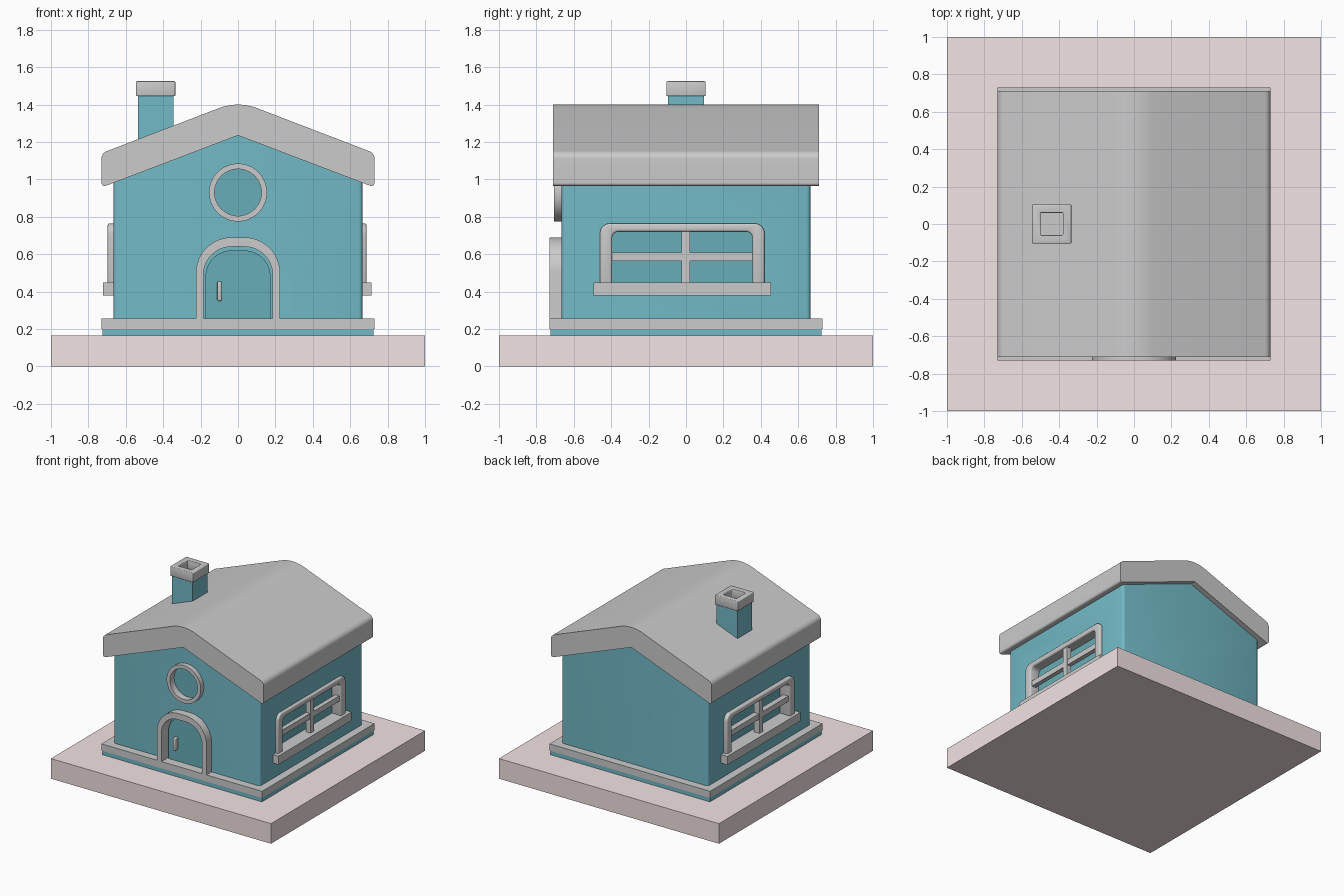
import bpy, bmesh, math
from mathutils import Vector

if "Cube" in bpy.data.objects:
    bpy.data.objects.remove(bpy.data.objects["Cube"])


def material(name, rgb):
    m = bpy.data.materials.new(name)
    m.diffuse_color = (*rgb, 1)
    m.use_nodes = True
    m.node_tree.nodes["Principled BSDF"].inputs["Base Color"].default_value = m.diffuse_color
    return m


TEAL = material("teal", (0.17, 0.49, 0.57))
PANE = material("dark_teal", (0.14, 0.42, 0.48))
STONE = material("warm_stone", (0.9, 0.77, 0.77))

# How a flat profile (u, v) and a depth d map into space
FRONT = lambda u, v, d: (u, d, v)
RIGHT = lambda u, v, d: (d, u, v)
LEFT = lambda u, v, d: (-d, -u, v)
TOP = lambda u, v, d: (u, v, d)


def rounded(points, n=12):
    """Polygon from (u, v, tangent length) corners with circular fillets."""
    out = []
    for i, (x, y, t) in enumerate(points):
        p = Vector((x, y, 0))
        if not t:
            out.append((x, y))
            continue
        a = (Vector((*points[i - 1][:2], 0)) - p).normalized()
        b = (Vector((*points[(i + 1) % len(points)][:2], 0)) - p).normalized()
        c = p + (a + b) * t / (1 + a.dot(b))
        va, vb = p + a * t - c, p + b * t - c
        r = va.length
        for k in range(n + 1):
            q = c + va.normalized().slerp(vb.normalized(), k / n) * r
            out.append((q.x, q.y))
    return out


def rect(x0, x1, y0, y1):
    return [(x0, y0), (x1, y0), (x1, y1), (x0, y1)]


def arch(x0, x1, y0, y1, t):
    return rounded([(x1, y0, 0), (x1, y1, t), (x0, y1, t), (x0, y0, 0)])


def circle(r, cx, cy, n=64):
    return [(cx + r * math.cos(2 * math.pi * i / n), cy + r * math.sin(2 * math.pi * i / n)) for i in range(n)]


def prism(name, outline, d0, d1, place, mat=None, hole=None, bevel=0, upright_only=False):
    bm = bmesh.new()
    loops = [[[bm.verts.new(place(u, v, d)) for u, v in o] for d in (d0, d1)]
             for o in ([outline, hole] if hole else [outline])]
    n = len(outline)
    for low, high in loops:
        for i in range(n):
            j = (i + 1) % n
            bm.faces.new((low[i], low[j], high[j], high[i]))
    for k in range(2):
        if hole:
            for i in range(n):
                j = (i + 1) % n
                bm.faces.new((loops[0][k][i], loops[0][k][j], loops[1][k][j], loops[1][k][i]))
        else:
            bm.faces.new(loops[0][k])
    bmesh.ops.recalc_face_normals(bm, faces=bm.faces)
    if bevel:
        edges = [e for e in bm.edges if e.calc_face_angle(0) > 0.7]
        if upright_only:
            edges = [e for e in edges if abs(e.verts[0].co.z - e.verts[1].co.z) > 0.3
                     and abs(e.verts[0].co.x - e.verts[1].co.x) < 0.01]
        bmesh.ops.bevel(bm, geom=edges, offset=bevel, segments=3, profile=0.5, affect='EDGES')
    me = bpy.data.meshes.new(name)
    bm.to_mesh(me)
    bm.free()
    ob = bpy.data.objects.new(name, me)
    bpy.context.collection.objects.link(ob)
    if mat:
        me.materials.append(mat)
    return ob


# Ground slab and plinth
prism("ground_slab", rect(-1, 1, -1, 1), 0, 0.165, TOP, STONE)
prism("plinth_base", rect(-0.725, 0.725, -0.725, 0.725), 0.16, 0.2, TOP, TEAL)
prism("plinth_trim", rect(-0.73, 0.73, -0.73, 0.73), 0.2, 0.255, TOP)

# Walls with gables
walls = prism("walls", [(-0.665, 0.21), (0.665, 0.21), (0.665, 1.0), (0, 1.25), (-0.665, 1.0)],
              -0.665, 0.665, FRONT, TEAL, bevel=0.02, upright_only=True)

# Roof with rounded ridge and eaves
roof = [(0.73, 0.957, 0.025), (0.73, 1.14, 0.03)]
prism("roof", rounded([(0, 1.235, 0)] + roof + [(0, 1.42, 0.11)]
                      + [(-x, z, t) for x, z, t in reversed(roof)]),
      -0.71, 0.71, FRONT)

# Chimney and its hollow cap
prism("chimney", rect(-0.535, -0.345, -0.095, 0.095), 1.1, 1.447, TOP, TEAL)
prism("chimney_cap", rect(-0.545, -0.335, -0.105, 0.105), 1.445, 1.525, TOP,
      hole=rect(-0.5, -0.38, -0.06, 0.06), bevel=0.006)
prism("chimney_flue_floor", rect(-0.505, -0.375, -0.065, 0.065), 1.44, 1.455, TOP)

cutters = []

# Round gable window
cutters.append(prism("round_cutter", circle(0.14, 0, 0.93), -0.9, -0.63, FRONT))
prism("round_window_frame", circle(0.155, 0, 0.93), -0.705, -0.63, FRONT, hole=circle(0.125, 0, 0.93))
prism("round_window_pane", circle(0.135, 0, 0.93), -0.65, -0.62, FRONT, PANE)

# Arched door
outer = arch(-0.225, 0.225, 0.25, 0.69, 0.19)
inner = arch(-0.185, 0.185, 0.25, 0.64, 0.15)
cutters.append(prism("door_cutter", arch(-0.2, 0.2, 0.24, 0.66, 0.17), -0.9, -0.62, FRONT))
prism("door_frame", outer + inner[::-1], -0.73, -0.62, FRONT)
prism("door", arch(-0.174, 0.174, 0.25, 0.62, 0.14), -0.655, -0.61, FRONT, PANE)
prism("door_handle", rect(-0.111, -0.088, 0.35, 0.455), -0.69, -0.65, FRONT, bevel=0.007)

# Side windows: the left one is the right one turned half round
for side, place, e in (("right", RIGHT, 0), ("left", LEFT, 0.009)):
    outer = arch(-0.46, 0.42, 0.42, 0.765, 0.055)
    inner = arch(-0.395, 0.355, 0.42, 0.72, 0.035)
    cutters.append(prism(side + "_cutter", rect(-0.43, 0.39, 0.42, 0.74), 0.595, 0.9, place))
    prism(side + "_window_frame", outer + inner[::-1], 0.595, 0.688 + e, place, bevel=0.012)
    prism(side + "_window_pane", rect(-0.42, 0.38, 0.42, 0.735), 0.59, 0.605, place, PANE)
    prism(side + "_window_mullion", rect(-0.025, 0.021, 0.44, 0.73), 0.635, 0.677 + e, place)
    prism(side + "_window_bar", rect(-0.4, 0.36, 0.565, 0.61), 0.635, 0.672 + e, place)
    prism(side + "_window_sill", rect(-0.495, 0.455, 0.38, 0.45), 0.6, 0.714 + e, place)

# Cut the openings into the walls
bpy.context.view_layer.objects.active = walls
for c in cutters:
    m = walls.modifiers.new("cut", 'BOOLEAN')
    m.object, m.operation, m.solver = c, 'DIFFERENCE', 'EXACT'
    bpy.ops.object.modifier_apply(modifier=m.name)
    bpy.data.objects.remove(c)

# Smooth curved surfaces, keep edges sharp
bpy.ops.object.select_all(action='SELECT')
bpy.ops.object.shade_smooth_by_angle(angle=math.radians(32))
